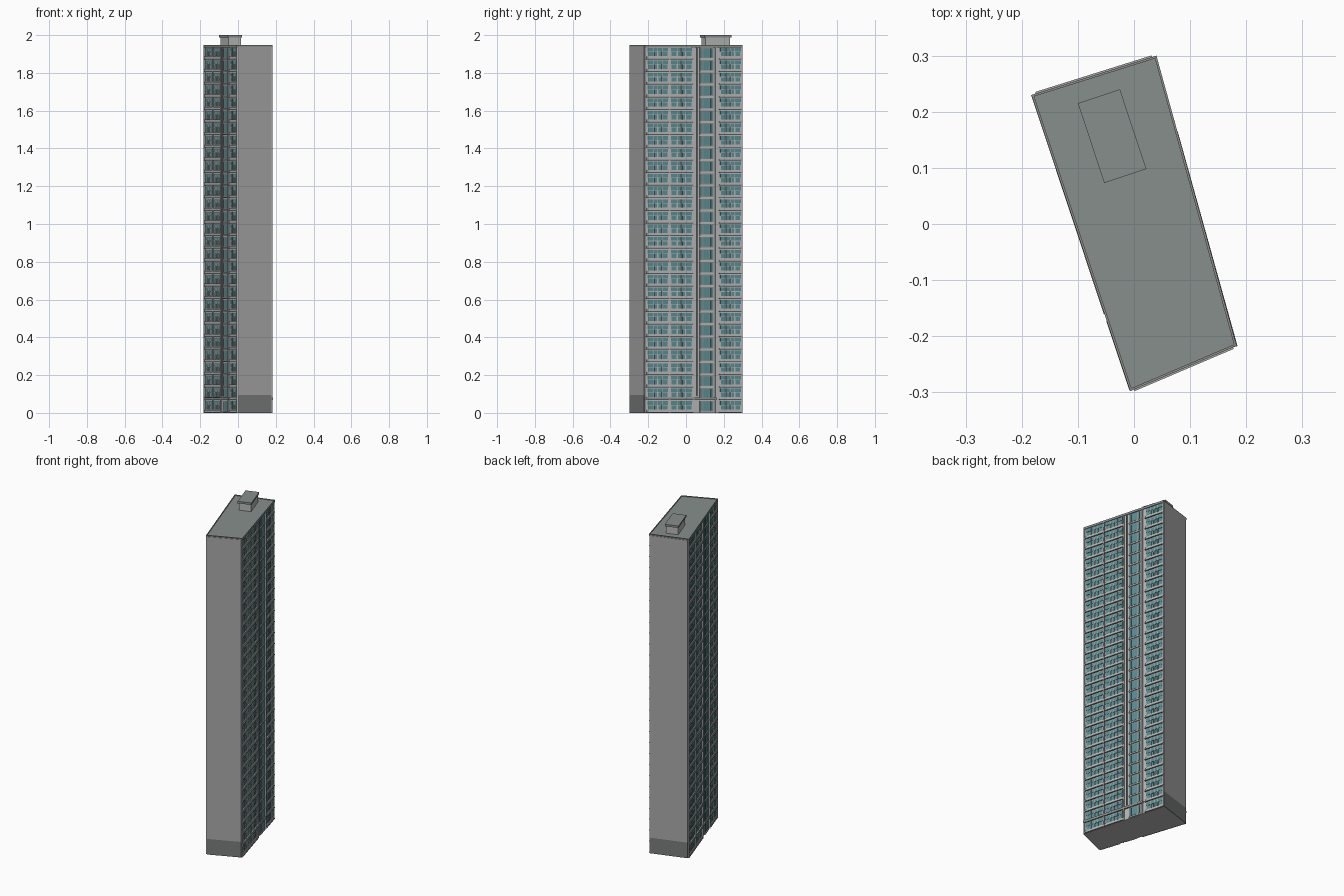
import bpy, bmesh
from mathutils import Vector

if "Cube" in bpy.data.objects:
    bpy.data.objects.remove(bpy.data.objects["Cube"])


def material(name, rgb):
    m = bpy.data.materials.new(name)
    m.diffuse_color = (*rgb, 1)
    m.use_nodes = True
    m.node_tree.nodes["Principled BSDF"].inputs["Base Color"].default_value = m.diffuse_color
    return m


WALL = material("light concrete", (0.47, 0.48, 0.47))
PANEL = material("end wall grey", (0.38, 0.39, 0.38))
GLASS = material("teal glass", (0.10, 0.27, 0.29))
BASE = material("base grey", (0.19, 0.20, 0.195))
ROOF = material("roof grey", (0.24, 0.275, 0.265))
TRIM = material("slab grey", (0.27, 0.27, 0.26))

# Footprint corners: front left, front right, back right, back left
A, B, C, D = (Vector(p) for p in
              ((-0.007, -0.298), (0.183, -0.217), (0.04, 0.30), (-0.183, 0.23)))
FLOORS, PITCH, TOP = 29, 0.0668, 1.94
INSET = 0.035


def finish(name, bm, mat):
    bmesh.ops.recalc_face_normals(bm, faces=bm.faces)
    me = bpy.data.meshes.new(name)
    bm.to_mesh(me)
    bm.free()
    me.materials.append(mat)
    ob = bpy.data.objects.new(name, me)
    bpy.context.collection.objects.link(ob)
    return ob


def add_prism(bm, pts, z0, z1):
    lo = [bm.verts.new((p.x, p.y, z0)) for p in pts]
    hi = [bm.verts.new((p.x, p.y, z1)) for p in pts]
    bm.faces.new(lo[::-1])
    bm.faces.new(hi)
    n = len(pts)
    for i in range(n):
        j = (i + 1) % n
        bm.faces.new((lo[i], lo[j], hi[j], hi[i]))


def prism(name, pts, z0, z1, mat):
    bm = bmesh.new()
    add_prism(bm, pts, z0, z1)
    return finish(name, bm, mat)


class Side:
    """Boxes placed along a wall: u is 0..1 along it, d is depth outward."""

    def __init__(self, p, q):
        self.p, self.run = p, q - p
        t = self.run.normalized()
        self.n = Vector((t.y, -t.x))
        self.parts = {}

    def box(self, part, mat, u0, u1, d0, d1, z0, z1):
        bm, _ = self.parts.setdefault(part, (bmesh.new(), mat))
        a, b = self.p + self.run * u0, self.p + self.run * u1
        add_prism(bm, [a + self.n * d0, b + self.n * d0,
                       b + self.n * d1, a + self.n * d1], z0, z1)

    def build(self, prefix):
        for part, (bm, mat) in self.parts.items():
            finish(prefix + "_" + part, bm, mat)


# Core block, set in from the long facades
a, b = A.lerp(B, INSET), B.lerp(A, INSET)
c, d = C.lerp(D, INSET), D.lerp(C, INSET)
prism("tower_core", [a, b, c, d], 0, TOP, WALL)

# Long facades: three apartment bays and one stair bay each
BAYS = ((0.03, 0.24), (0.27, 0.485), (0.775, 0.985))
LEGS = ((0.03, 0.26), (0.33, 0.46), (0.54, 0.67), (0.75, 0.97))
STAIR = (0.565, 0.705)


def facade(prefix, p, q):
    s = Side(p, q)
    for f in range(FLOORS):
        z = f * PITCH
        for u0, u1 in BAYS:
            w = u1 - u0
            # upper window band with mullions
            s.box("windows", GLASS, u0, u1, 0, 0.002, z + 0.043, z + 0.062)
            for k in (0.30, 0.50, 0.71):
                s.box("mullions", WALL, u0 + w * (k - 0.012), u0 + w * (k + 0.012),
                      0, 0.0035, z + 0.018, z + 0.062)
            # lower panes and doors
            for k0, k1 in LEGS:
                s.box("windows", GLASS, u0 + w * k0, u0 + w * k1,
                      0, 0.002, z + 0.018, z + 0.040)
            # balcony slab and low parapet
            s.box("balcony_slabs", TRIM, u0 - 0.012, u1 + 0.012,
                  0, 0.008, z + 0.001, z + 0.006)
            s.box("parapets", WALL, u0 - 0.008, u1 + 0.008,
                  0, 0.006, z + 0.006, z + 0.016)
        # stair bay
        u0, u1 = STAIR
        s.box("stair_surround", TRIM, u0, u1, 0, 0.0015, z + 0.008, z + 0.064)
        for k0, k1 in ((0.05, 0.20), (0.28, 0.72), (0.80, 0.95)):
            w = u1 - u0
            s.box("windows", GLASS, u0 + w * k0, u0 + w * k1,
                  0, 0.003, z + 0.012, z + 0.060)
        s.box("parapets", WALL, u0, u1, 0, 0.006, z + 0.001, z + 0.008)
    # vertical fins
    for u in (0.008, 0.255, 0.50, 0.73, 0.992):
        s.box("fins", WALL, u - 0.006, u + 0.006, 0, 0.007, 0, TOP)
    s.box("drain_strip", BASE, 0.532, 0.543, 0, 0.006, 0.09, TOP)
    # band above the ground floor
    s.box("entrance_band", TRIM, 0.0, 0.74, 0, 0.0085, 0.068, 0.082)
    s.build(prefix)


facade("right", b, c)
facade("left", d, a)

# End walls: plain panel over a dark base
for name, p, q in (("front", a, b), ("back", c, d)):
    s = Side(p, q)
    s.box("end_panel", PANEL, 0, 1, 0, 0.003, 0.095, TOP)
    s.box("end_base", BASE, 0, 1, 0, 0.003, 0, 0.095)
    s.build(name)

# Roof with a thin rim
prism("roof_slab", [A, B, C, D], TOP - 0.004, TOP + 0.003, ROOF)
for i, (p, q) in enumerate(((A, B), (B, C), (C, D), (D, A))):
    s = Side(p, q)
    s.box("roof_rim", TRIM, 0, 1, -0.004, 0, TOP - 0.006, TOP + 0.007)
    s.build("side%d" % i)

# Rooftop machine room with an overhanging cap
hut = [Vector(p) for p in ((-0.053, 0.073), (0.022, 0.098), (-0.025, 0.24), (-0.1, 0.215))]
mid = sum(hut, Vector((0, 0))) / 4
prism("machine_room", [mid + (p - mid) * 0.9 for p in hut], TOP, 1.988, WALL)
prism("machine_room_cap", hut, 1.988, 2.0, ROOF)
